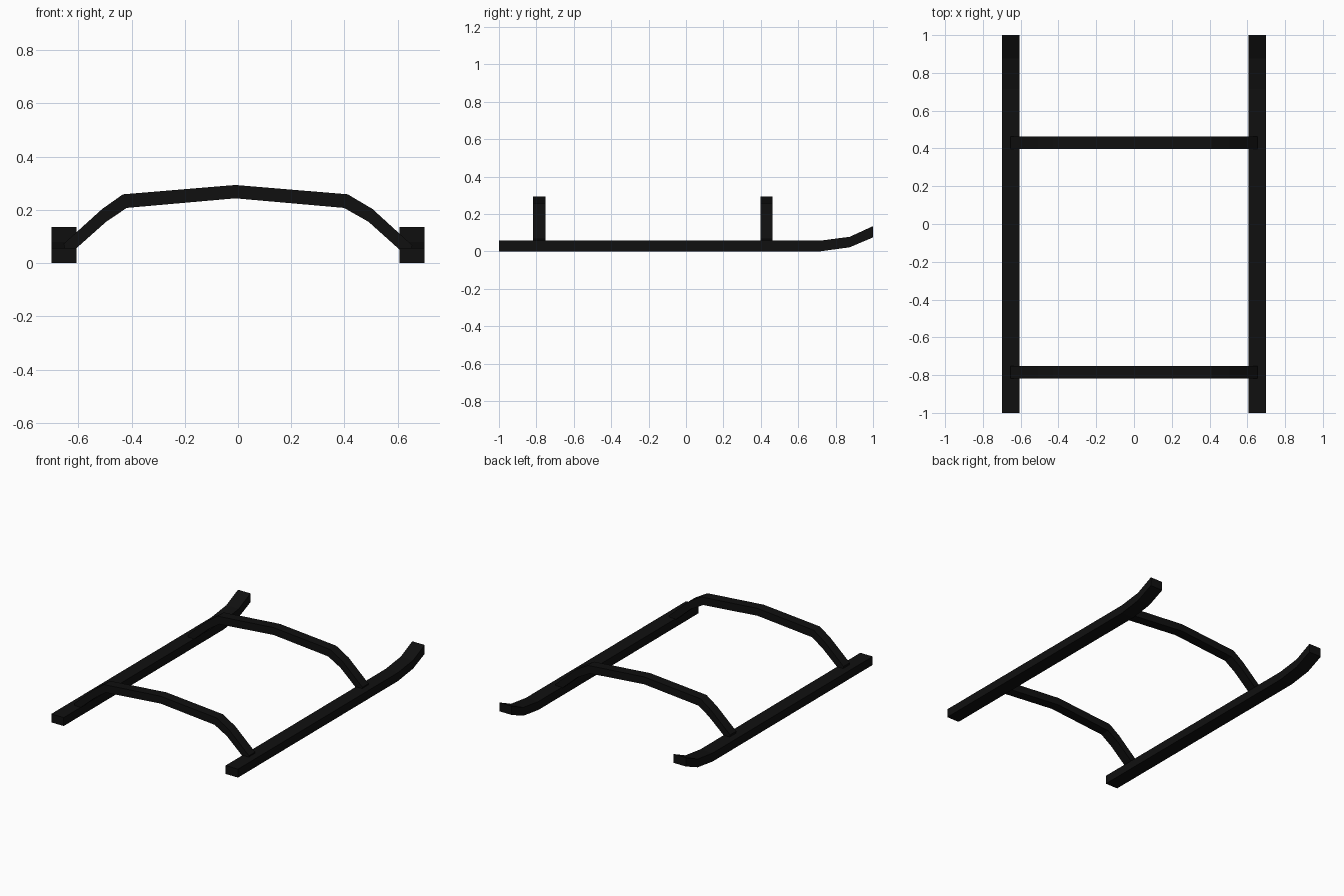
import bpy, bmesh

if "Cube" in bpy.data.objects:
    bpy.data.objects.remove(bpy.data.objects["Cube"])

black = bpy.data.materials.new("black_paint")
black.diffuse_color = (0.005, 0.005, 0.005, 1)
black.use_nodes = True
black.node_tree.nodes["Principled BSDF"].inputs["Base Color"].default_value = black.diffuse_color


def sweep(name, rings):
    """Closed bar through a list of four-cornered rings."""
    bm = bmesh.new()
    rows = [[bm.verts.new(p) for p in ring] for ring in rings]
    for a, b in zip(rows, rows[1:]):
        for i in range(4):
            j = (i + 1) % 4
            bm.faces.new((a[i], a[j], b[j], b[i]))
    bm.faces.new(rows[0])
    bm.faces.new(rows[-1])
    bmesh.ops.recalc_face_normals(bm, faces=bm.faces)
    mesh = bpy.data.meshes.new(name)
    bm.to_mesh(mesh)
    bm.free()
    mesh.materials.append(black)
    obj = bpy.data.objects.new(name, mesh)
    bpy.context.collection.objects.link(obj)
    return obj


# Skid runners: (y, bottom z, top z), tip turned up at +y
runner = [(-1, 0, 0.057), (0.715, 0, 0.057), (0.875, 0.022, 0.078), (1, 0.075, 0.135)]
for side, x0, x1 in (("left", -0.70, -0.607), ("right", 0.607, 0.70)):
    sweep(side + "_runner", [[(x0, y, b), (x1, y, b), (x1, y, t), (x0, y, t)]
                             for y, b, t in runner])

# Arched cross tubes: (bottom x, bottom z, top x, top z), ends sunk in the runners
arch = [(-0.645, 0.022, -0.655, 0.072), (-0.495, 0.155, -0.51, 0.203),
        (-0.418, 0.207, -0.432, 0.258), (-0.01, 0.243, -0.01, 0.293),
        (0.398, 0.207, 0.412, 0.258), (0.49, 0.155, 0.505, 0.203),
        (0.645, 0.016, 0.655, 0.066)]
for end, y in (("front", -0.785), ("rear", 0.43)):
    sweep(end + "_cross_tube", [[(bx, y - 0.033, bz), (bx, y + 0.033, bz),
                                 (tx, y + 0.033, tz), (tx, y - 0.033, tz)]
                                for bx, bz, tx, tz in arch])
